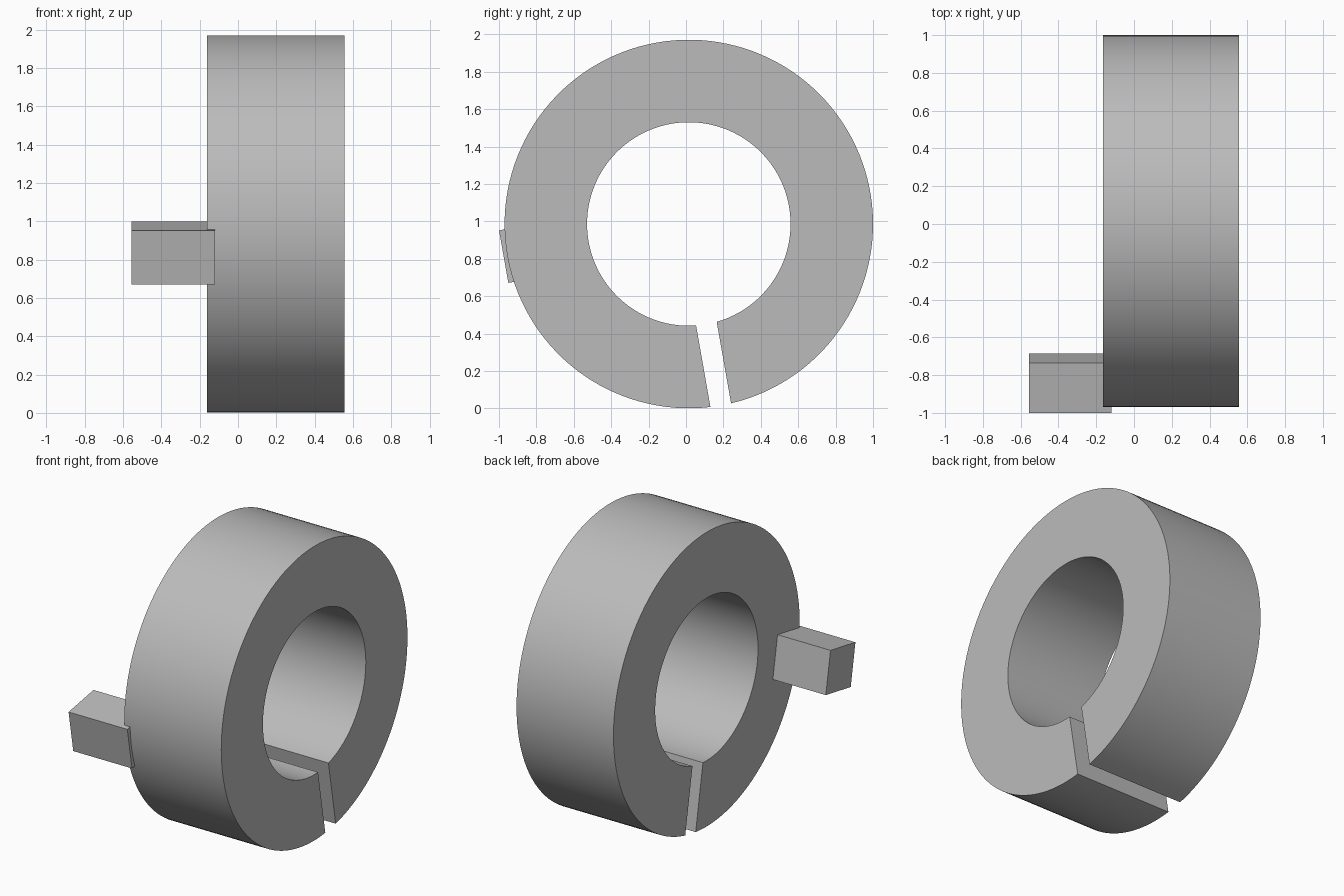
import bpy, bmesh, math
from mathutils import Matrix

cube = bpy.data.objects.get("Cube")
if cube:
    bpy.data.objects.remove(cube, do_unlink=True)

grey = bpy.data.materials.new("plain_grey")
grey.use_nodes = True
colour = (0.5, 0.5, 0.5, 1)
grey.diffuse_color = colour
grey.node_tree.nodes["Principled BSDF"].inputs["Base Color"].default_value = colour

# Shared frame: ring centre, tilted about the ring axis
FRAME = Matrix.Translation((0, 0.015, 0.986)) @ Matrix.Rotation(math.radians(10), 4, "X")


def add_part(name, bm):
    bmesh.ops.recalc_face_normals(bm, faces=bm.faces)
    bm.transform(FRAME)
    mesh = bpy.data.meshes.new(name)
    bm.to_mesh(mesh)
    bm.free()
    mesh.materials.append(grey)
    obj = bpy.data.objects.new(name, mesh)
    bpy.context.collection.objects.link(obj)
    return obj


# Split ring: a thick C profile with a parallel-sided slot, extruded along x
OUTER, INNER, HALF_SLOT = 0.985, 0.544, 0.056
LEFT, RIGHT, STEPS = 0.555, -0.163, 128

bm = bmesh.new()


def arc_point(radius, t):
    gap = math.asin(HALF_SLOT / radius)
    a = gap + t * (2 * math.pi - 2 * gap)
    return bm.verts.new((RIGHT, radius * math.sin(a), -radius * math.cos(a)))


outer = [arc_point(OUTER, i / STEPS) for i in range(STEPS + 1)]
inner = [arc_point(INNER, i / STEPS) for i in range(STEPS + 1)]
faces = [bm.faces.new((outer[i], outer[i + 1], inner[i + 1], inner[i]))
         for i in range(STEPS)]
result = bmesh.ops.extrude_face_region(bm, geom=faces, use_keep_orig=True)
moved = [g for g in result["geom"] if isinstance(g, bmesh.types.BMVert)]
bmesh.ops.translate(bm, verts=moved, vec=(LEFT - RIGHT, 0, 0))
ring = add_part("split_ring", bm)

bpy.ops.object.select_all(action="DESELECT")
ring.select_set(True)
bpy.context.view_layer.objects.active = ring
bpy.ops.object.shade_smooth_by_angle(angle=math.radians(30))

# Side lug: square-edged key set into the rim and projecting sideways
bm = bmesh.new()
bmesh.ops.create_cube(bm, size=1)
bm.transform(Matrix.Translation((-0.3375, -0.871, 0))
             @ Matrix.Diagonal((0.435, 0.268, 0.285, 1)))
add_part("side_lug", bm)
